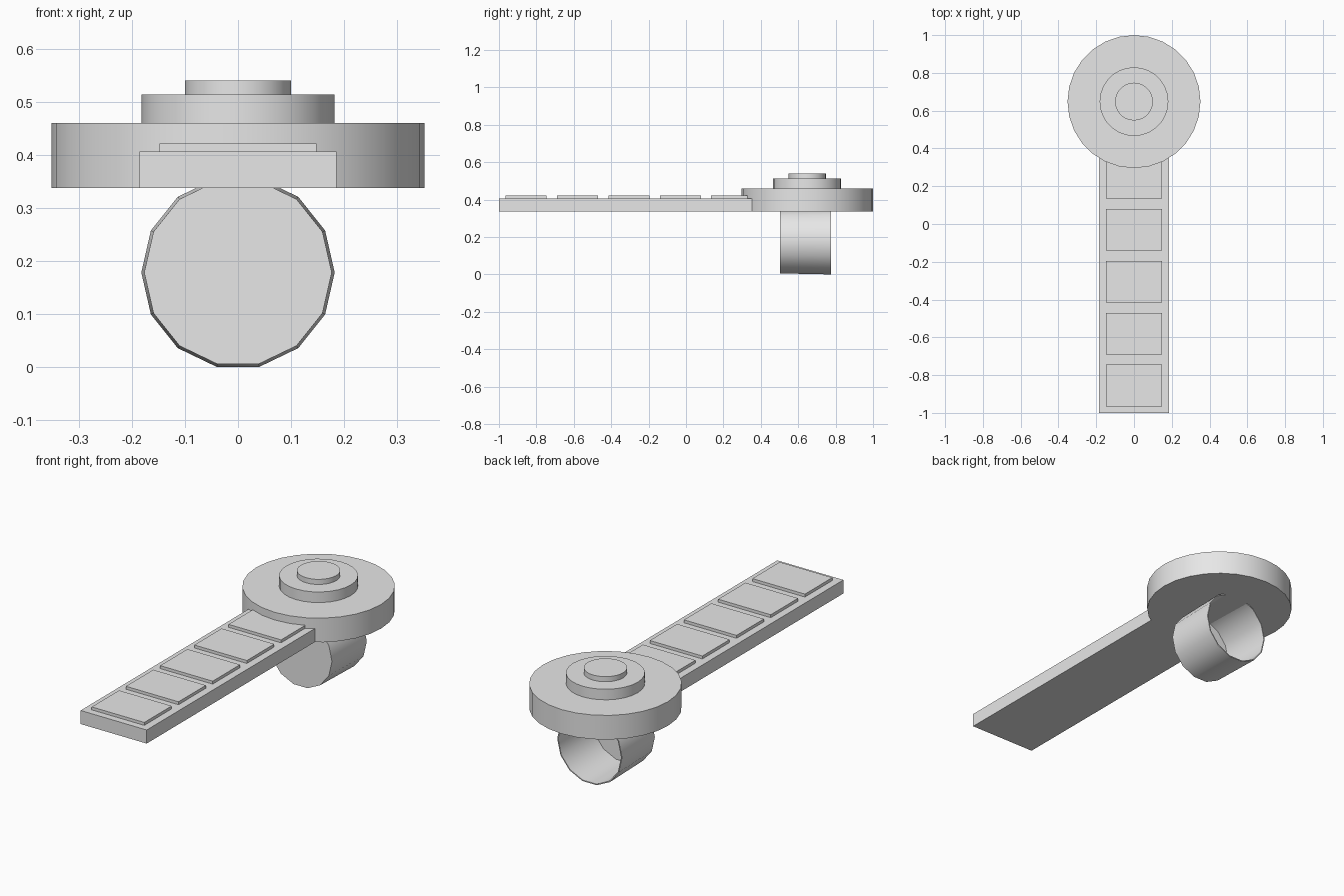
import bpy, bmesh, math

default = bpy.data.objects.get("Cube")
if default:
    bpy.data.objects.remove(default, do_unlink=True)

grey = bpy.data.materials.new("light_grey")
grey.use_nodes = True
grey.diffuse_color = (0.8, 0.8, 0.8, 1)
grey.node_tree.nodes["Principled BSDF"].inputs["Base Color"].default_value = (0.8, 0.8, 0.8, 1)

HUB_Y = 0.648
ARM_BOTTOM, ARM_TOP = 0.337, 0.406


def finish(name, bm, smooth=False):
    bmesh.ops.recalc_face_normals(bm, faces=bm.faces)
    mesh = bpy.data.meshes.new(name)
    bm.to_mesh(mesh)
    bm.free()
    mesh.materials.append(grey)
    obj = bpy.data.objects.new(name, mesh)
    bpy.context.collection.objects.link(obj)
    if smooth:
        bpy.ops.object.select_all(action="DESELECT")
        obj.select_set(True)
        bpy.context.view_layer.objects.active = obj
        bpy.ops.object.shade_smooth_by_angle(angle=math.radians(35))
    return obj


def box(name, half_width, y0, y1, z0, z1):
    bm = bmesh.new()
    bmesh.ops.create_cube(bm, size=1)
    for v in bm.verts:
        v.co.x *= 2 * half_width
        v.co.y = y1 if v.co.y > 0 else y0
        v.co.z = z1 if v.co.z > 0 else z0
    return finish(name, bm)


def disc(name, radius, z0, z1, sides=28):
    bm = bmesh.new()
    bmesh.ops.create_cone(bm, cap_ends=True, segments=sides,
                          radius1=radius, radius2=radius, depth=z1 - z0)
    bmesh.ops.translate(bm, verts=bm.verts, vec=(0, HUB_Y, (z0 + z1) / 2))
    return finish(name, bm, True)


def cup(name, centre_z, profile, sides=14):
    """Lathe (radius, y) rings about a horizontal axis and cap both ends."""
    bm = bmesh.new()
    rings = []
    for radius, y in profile:
        angles = [math.tau * i / sides for i in range(sides)]
        rings.append([bm.verts.new((radius * math.cos(a), y,
                                    centre_z + radius * math.sin(a))) for a in angles])
    for a, b in zip(rings, rings[1:]):
        for i in range(sides):
            j = (i + 1) % sides
            bm.faces.new((a[i], a[j], b[j], b[i]))
    bm.faces.new(rings[0])
    bm.faces.new(rings[-1])
    return finish(name, bm, True)


# Stepped round hub
disc("hub_base", 0.352, ARM_BOTTOM, 0.46)
disc("hub_step", 0.182, 0.46, 0.514)
disc("hub_button", 0.1, 0.514, 0.54)

# Long arm with a row of raised pads
box("arm", 0.186, -1.0, 0.37, ARM_BOTTOM, ARM_TOP)
for i in range(5):
    start = -0.965 + 0.275 * i
    box(f"arm_pad_{i + 1}", 0.148, start, start + 0.22, ARM_TOP - 0.01, 0.421)

# Thin cup under the hub, closed at the front and open at the back
cup("cup", 0.178, [(0.177, 0.503), (0.1825, 0.775), (0.177, 0.775), (0.173, 0.508)])
